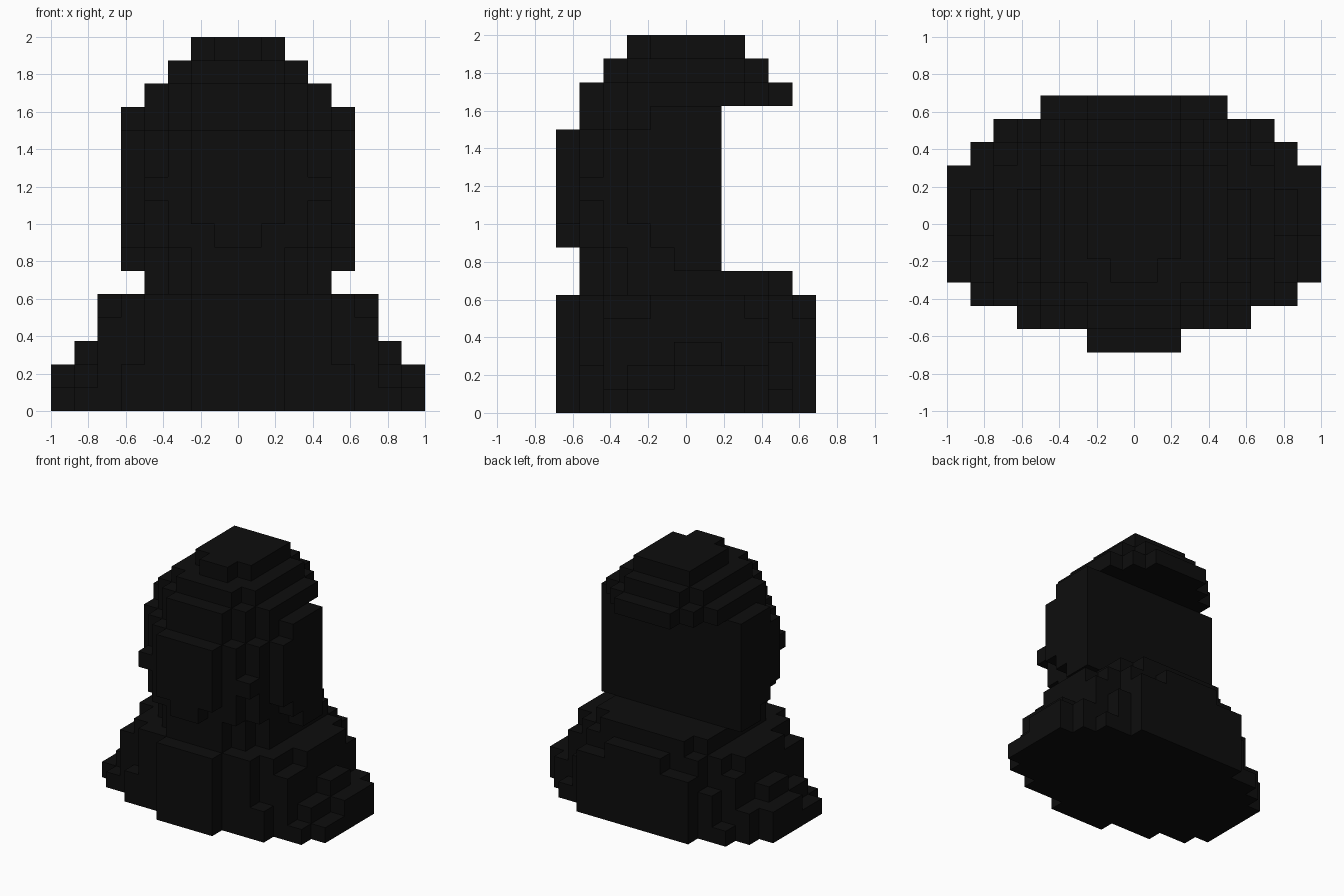
import bpy
import bmesh
from mathutils import Vector

default_cube = bpy.data.objects.get("Cube")
if default_cube:
    bpy.data.objects.remove(default_cube, do_unlink=True)

UNIT = 0.125      # edge of one block
DEPTH = 11        # blocks from front to back

black = bpy.data.materials.new("black")
black.use_nodes = True
tone = (0.004, 0.004, 0.004, 1.0)
black.diffuse_color = tone
black.node_tree.nodes["Principled BSDF"].inputs["Base Color"].default_value = tone


def fill(boxes):
    """Cells covered by mirrored boxes (half width, front, back, bottom, top)."""
    return {(x, y, z)
            for half, front, back, bottom, top in boxes
            for x in range(-half, half)
            for y in range(front, back)
            for z in range(bottom, top)}


def build(name, boxes):
    """Make one closed stepped solid from the union of the boxes."""
    cells = fill(boxes)
    bm = bmesh.new()
    for cell in cells:
        for axis in range(3):
            for side in (0, 1):
                neighbour = list(cell)
                neighbour[axis] += 2 * side - 1
                if tuple(neighbour) in cells:
                    continue
                u, v = (axis + 1) % 3, (axis + 2) % 3
                corners = []
                for du, dv in ((0, 0), (1, 0), (1, 1), (0, 1)):
                    p = Vector(cell)
                    p[axis] += side
                    p[u] += du
                    p[v] += dv
                    p.y -= DEPTH / 2
                    corners.append(bm.verts.new(p * UNIT))
                bm.faces.new(corners if side else corners[::-1])
    bmesh.ops.remove_doubles(bm, verts=bm.verts, dist=UNIT / 100)
    mesh = bpy.data.meshes.new(name)
    bm.to_mesh(mesh)
    bm.free()
    mesh.materials.append(black)
    obj = bpy.data.objects.new(name, mesh)
    bpy.context.collection.objects.link(obj)
    return obj


# Wide stepped shoulders and chest
build("shoulders", [
    (2, 0, 11, 0, 5), (4, 1, 10, 0, 5), (4, 1, 11, 0, 4),
    (5, 1, 10, 0, 2), (5, 2, 10, 0, 3), (5, 2, 9, 0, 5),
    (6, 2, 9, 0, 4), (6, 2, 10, 0, 1), (6, 4, 8, 0, 5),
    (7, 2, 9, 0, 1), (7, 3, 9, 0, 2), (7, 5, 7, 0, 3),
    (8, 3, 8, 0, 1), (8, 5, 8, 0, 2),
])

# Collar under the head
build("collar", [(2, 1, 10, 5, 6), (3, 2, 10, 5, 6), (4, 3, 9, 5, 6)])

# Head, flat at the back, with a tapering jaw and cheekbones
build("head", [
    (2, 1, 7, 6, 13), (3, 2, 7, 6, 13), (4, 3, 7, 6, 13),
    (5, 5, 7, 6, 13), (5, 4, 7, 7, 13), (5, 3, 7, 8, 12),
    (4, 2, 7, 7, 12), (3, 1, 7, 7, 12), (4, 1, 7, 9, 10),
])

# Raised centre of the face
build("face_plate", [(2, 0, 1, 8, 12), (1, 0, 1, 7, 8)])

# Domed crown that overhangs the back of the head
build("crown", [
    (2, 1, 10, 13, 14), (3, 2, 9, 13, 14), (4, 3, 8, 13, 14),
    (2, 2, 9, 14, 15), (3, 3, 8, 14, 15),
    (1, 3, 8, 15, 16), (2, 4, 8, 15, 16),
])
